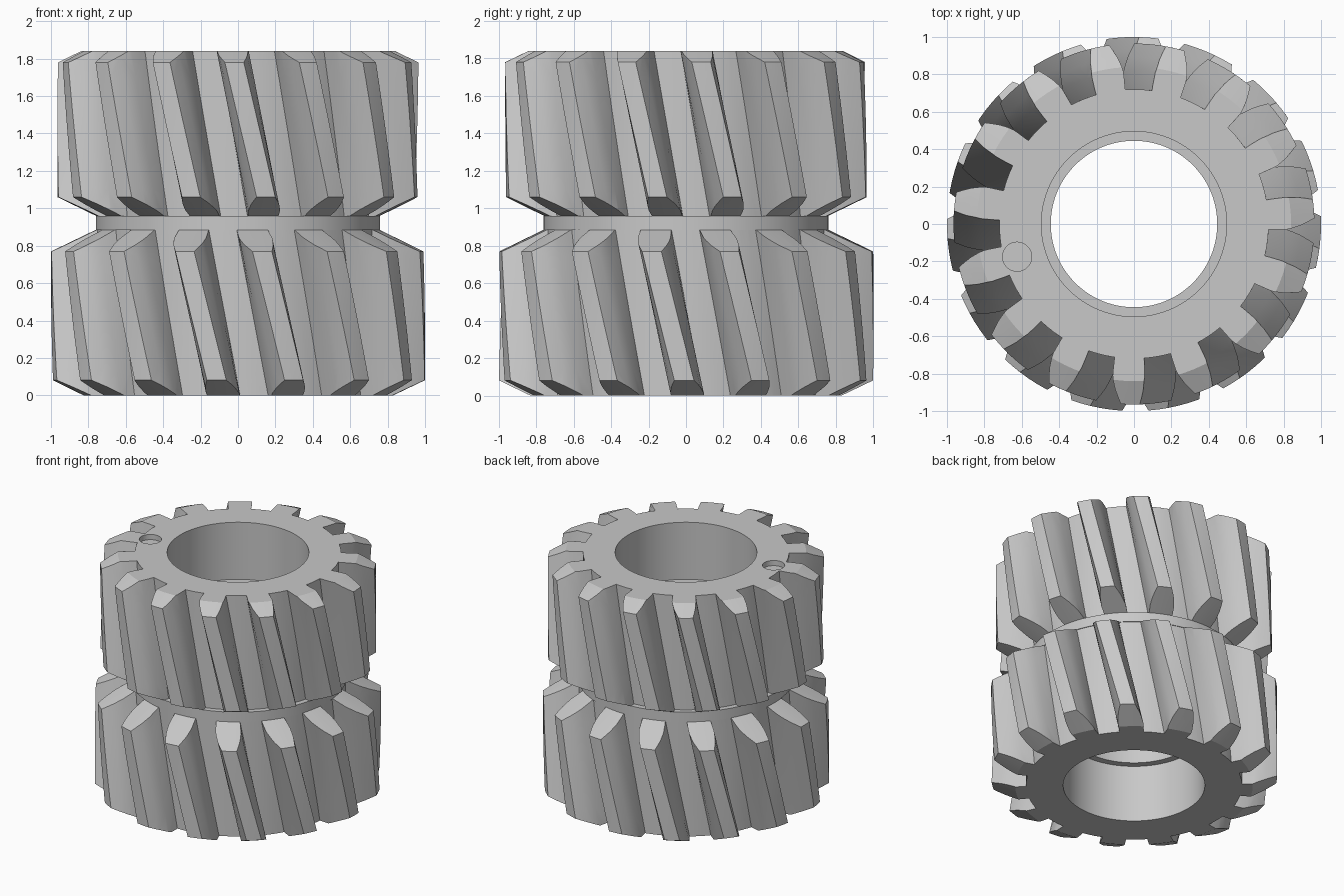
import bpy, bmesh
from math import sin, cos, radians, pi

cube = bpy.data.objects.get("Cube")
if cube:
    bpy.data.objects.remove(cube, do_unlink=True)

steel = bpy.data.materials.new("plain grey steel")
steel.use_nodes = True
grey = (0.58, 0.58, 0.58, 1)
steel.diffuse_color = grey
steel.node_tree.nodes["Principled BSDF"].inputs["Base Color"].default_value = grey

TEETH = 15
SEGMENTS = 96


def finish(name, bm):
    bmesh.ops.recalc_face_normals(bm, faces=bm.faces)
    mesh = bpy.data.meshes.new(name)
    bm.to_mesh(mesh)
    bm.free()
    mesh.materials.append(steel)
    obj = bpy.data.objects.new(name, mesh)
    bpy.context.collection.objects.link(obj)
    return obj


def bridge(bm, rings, closed):
    pairs = list(zip(rings, rings[1:] + rings[:1]))
    for a, b in pairs if closed else pairs[:-1]:
        n = len(a)
        for i in range(n):
            j = (i + 1) % n
            bm.faces.new((a[i], a[j], b[j], b[i]))


def lathe(name, profile):
    """Closed (radius, height) profile turned about z."""
    bm = bmesh.new()
    rings = []
    for r, z in profile:
        rings.append([bm.verts.new((r * cos(2 * pi * i / SEGMENTS),
                                    r * sin(2 * pi * i / SEGMENTS), z))
                      for i in range(SEGMENTS)])
    bridge(bm, rings, True)
    return finish(name, bm)


def toothed_bar(name, root, tip, z0, z1, z_ref, angle_ref, twist):
    """Twisted bar whose section is a ring of teeth."""
    depth = tip - root
    # one flank: radius and half width in degrees
    flank = [(root, 6.3), (root + depth * 0.4, 6.0), (root + depth * 0.7, 4.8), (tip, 3.0)]
    tooth = [(r, -h) for r, h in flank] + [(tip, 0)] + [(r, h) for r, h in reversed(flank)]
    tooth += [(root, 10), (root, 14)]
    section = [(r, a + k * 360 / TEETH) for k in range(TEETH) for r, a in tooth]
    bm = bmesh.new()
    rings = []
    steps = 5
    for s in range(steps + 1):
        z = z0 + (z1 - z0) * s / steps
        turn = angle_ref - twist * (z - z_ref)
        rings.append([bm.verts.new((r * cos(radians(a + turn)),
                                    r * sin(radians(a + turn)), z)) for r, a in section])
    bridge(bm, rings, False)
    bm.faces.new(rings[0])
    bm.faces.new(rings[-1])
    return finish(name, bm)


def boolean(obj, cutter, operation):
    mod = obj.modifiers.new("cut", "BOOLEAN")
    mod.operation = operation
    mod.solver = "EXACT"
    mod.object = cutter
    bpy.context.view_layer.objects.active = obj
    bpy.ops.object.modifier_apply(modifier=mod.name)
    bpy.data.objects.remove(cutter, do_unlink=True)


def smooth(obj):
    bpy.ops.object.select_all(action="DESELECT")
    obj.select_set(True)
    bpy.context.view_layer.objects.active = obj
    bpy.ops.object.shade_smooth_by_angle(angle=radians(20))


# Lower helical gear: chamfered blank with a stepped bore
lower = toothed_bar("lower_gear", 0.755, 1.0, -0.05, 0.94, 0, -71.4, 14.5)
blank = lathe("lower_blank", [(0.495, 0), (0.83, 0), (1.04, 0.1), (1.04, 0.75),
                              (0.76, 0.885), (0.445, 0.885), (0.445, 0.44), (0.495, 0.44)])
boolean(lower, blank, "INTERSECT")

# Upper helical gear, slightly smaller
upper = toothed_bar("upper_gear", 0.72, 0.965, 0.91, 1.89, 1.84, -92, 14)
blank = lathe("upper_blank", [(0.445, 0.96), (0.76, 0.96), (1.007, 1.08), (1.007, 1.76),
                              (0.84, 1.84), (0.495, 1.84), (0.495, 1.4), (0.445, 1.4)])
boolean(upper, blank, "INTERSECT")

# Shallow locating hole in the top face
bpy.ops.mesh.primitive_cylinder_add(vertices=32, radius=0.078, depth=0.08,
                                    location=(-0.625, -0.175, 1.84))
hole = bpy.context.object
hole.data.materials.append(steel)
boolean(upper, hole, "DIFFERENCE")

# Plain collar between the gears
collar = lathe("collar", [(0.445, 0.885), (0.76, 0.885), (0.76, 0.96), (0.445, 0.96)])

for part in (lower, upper, collar):
    smooth(part)
